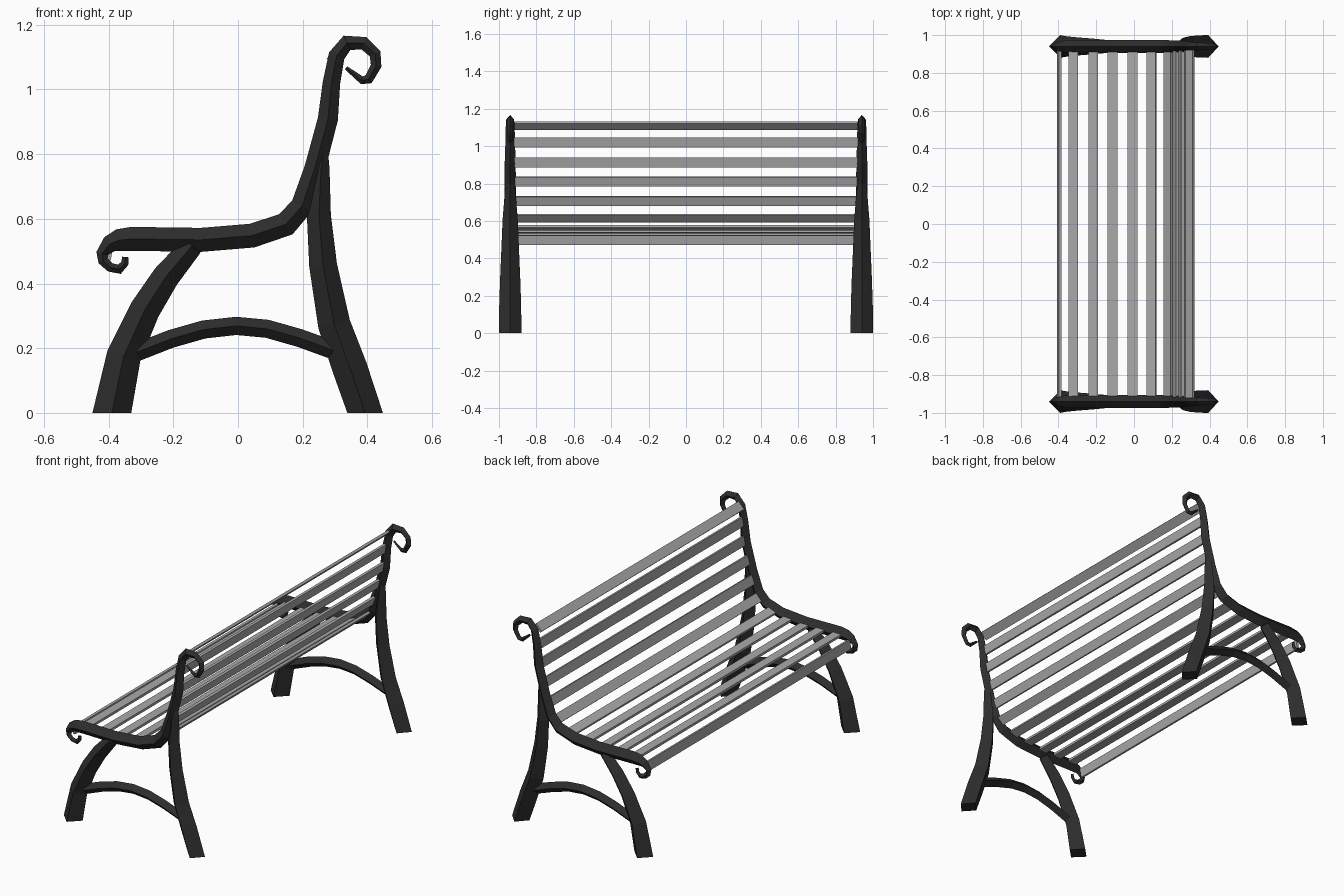
import bpy, bmesh, math
from mathutils import Vector

if "Cube" in bpy.data.objects:
    bpy.data.objects.remove(bpy.data.objects["Cube"])


def material(name, rgb):
    m = bpy.data.materials.new(name)
    m.diffuse_color = (*rgb, 1)
    m.use_nodes = True
    m.node_tree.nodes["Principled BSDF"].inputs["Base Color"].default_value = m.diffuse_color
    return m


IRON = material("dark iron", (0.026, 0.026, 0.026))
SLAT = material("grey slat", (0.40, 0.40, 0.40))


def finish(name, bm, mat):
    bmesh.ops.recalc_face_normals(bm, faces=bm.faces[:])
    me = bpy.data.meshes.new(name)
    bm.to_mesh(me)
    bm.free()
    me.materials.append(mat)
    ob = bpy.data.objects.new(name, me)
    bpy.context.collection.objects.link(ob)
    return ob


def sweep(name, pts, y, depth=1.0, flat_start=False):
    """Diamond-section bar along (x, z, radius) points in the plane at y."""
    bm = bmesh.new()
    rings = []
    for i, (x, z, r) in enumerate(pts):
        c = Vector((x, y, z))
        dirs = []
        for a, b in ((i - 1, i), (i, i + 1)):
            if a >= 0 and b < len(pts):
                dirs.append(Vector((pts[b][0] - pts[a][0], 0, pts[b][1] - pts[a][1])).normalized())
        t = sum(dirs, Vector()).normalized()
        n = Vector((t.z, 0, -t.x))
        k = 1 / max(0.75, n.dot(Vector((dirs[0].z, 0, -dirs[0].x))))
        if flat_start and i == 0:
            n, k = Vector((1, 0, 0)), 1
        side = Vector((0, r * depth, 0))
        rings.append([bm.verts.new(p) for p in (c + n * r * k, c + side, c - n * r * k, c - side)])
    for a, b in zip(rings, rings[1:]):
        for j in range(4):
            bm.faces.new((a[j], a[(j + 1) % 4], b[(j + 1) % 4], b[j]))
    bm.faces.new(rings[0])
    bm.faces.new(rings[-1][::-1])
    return finish(name, bm, IRON)


# Side frame paths: x, z, radius
RAIL = [(-.348, .482, .010), (-.350, .462, .011), (-.367, .444, .013), (-.395, .450, .014),
        (-.417, .470, .015), (-.420, .493, .017), (-.397, .522, .026), (-.368, .534, .034),
        (-.329, .538, .037), (-.114, .535, .037), (.043, .548, .037), (.148, .583, .036),
        (.198, .640, .034), (.238, .758, .032), (.278, .909, .031), (.289, 1.021, .027),
        (.305, 1.104, .025), (.337, 1.144, .022), (.389, 1.143, .019), (.424, 1.110, .017),
        (.427, 1.073, .016), (.404, 1.032, .014), (.383, 1.028, .011), (.334, 1.067, .006)]
FRONT_LEG = [(-.390, 0, .060), (-.353, .176, .053), (-.288, .319, .047),
             (-.223, .421, .042), (-.142, .517, .034)]
REAR_LEG = [(.393, 0, .055), (.346, .138, .054), (.297, .275, .050), (.263, .457, .043),
            (.250, .612, .037), (.257, .758, .026), (.266, .815, .012)]
BRACE = [(-.312, .188, .028), (-.207, .229, .028), (-.105, .258, .028), (-.006, .269, .028),
         (.090, .260, .028), (.189, .232, .028), (.294, .194, .028)]

for label, y in (("right", -.94), ("left", .94)):
    sweep("seat_back_rail_" + label, RAIL, y, 0.95)
    sweep("front_leg_" + label, FRONT_LEG, y, flat_start=True)
    sweep("rear_leg_" + label, REAR_LEG, y, 1.09, flat_start=True)
    sweep("arched_brace_" + label, BRACE, y)

# Slats: x, z, tilt in degrees
SLATS = [(-.396, .498, 80), (-.322, .538, 0), (-.216, .536, 0), (-.114, .535, 1), (-.008, .543, 4),
         (.092, .563, 19), (.180, .615, 47), (.220, .706, 70), (.250, .811, 75),
         (.277, .914, 80), (.288, 1.021, 81), (.297, 1.109, 45)]
W, T = .052, .014
for i, (x, z, deg) in enumerate(SLATS):
    bm = bmesh.new()
    bmesh.ops.create_cube(bm, size=1)
    bmesh.ops.scale(bm, vec=(W, 1.84, T), verts=bm.verts[:])
    ob = finish(f"slat_{i + 1}", bm, SLAT)
    ob.location = (x, 0, z)
    ob.rotation_euler = (0, -math.radians(deg), 0)
